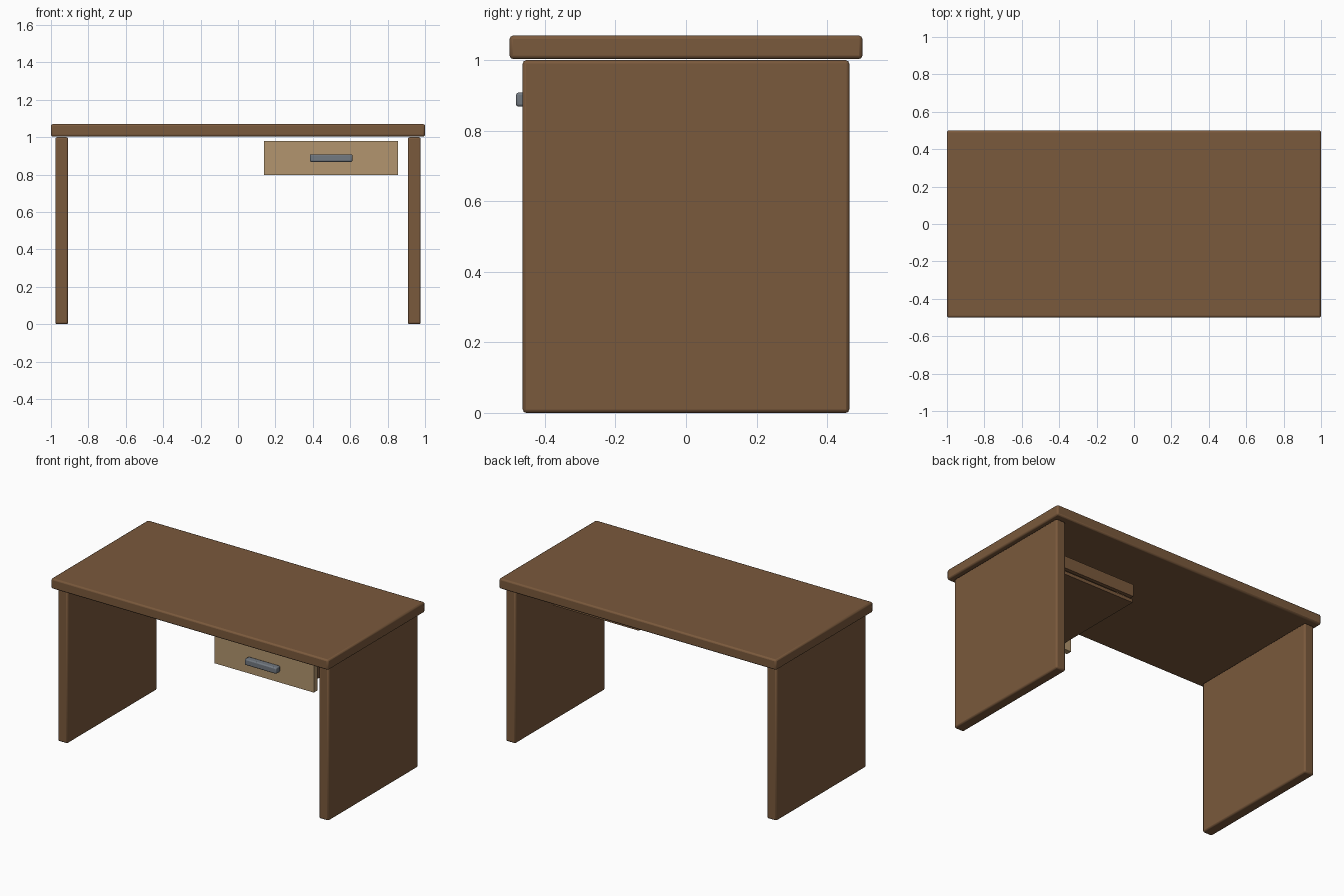
import bpy

if "Cube" in bpy.data.objects:
    bpy.data.objects.remove(bpy.data.objects["Cube"])


def material(name, rgb):
    m = bpy.data.materials.new(name)
    m.diffuse_color = (*rgb, 1.0)
    m.use_nodes = True
    m.node_tree.nodes["Principled BSDF"].inputs["Base Color"].default_value = m.diffuse_color
    return m


wood = material("brown wood", (0.195, 0.100, 0.045))
tan = material("light tan wood", (0.445, 0.300, 0.156))
metal = material("grey metal", (0.170, 0.192, 0.220))


def box(name, x, y, z, mat, bevel=0.0):
    """Box from (min, max) ranges, with optional rounded edges."""
    bpy.ops.mesh.primitive_cube_add(size=1)
    o = bpy.context.object
    o.name = name
    for v in o.data.vertices:
        v.co = [r[0] if c < 0 else r[1] for c, r in zip(v.co, (x, y, z))]
    o.data.materials.append(mat)
    if bevel:
        b = o.modifiers.new("rounded edges", "BEVEL")
        b.width = bevel
        b.segments = 2
        bpy.ops.object.shade_smooth_by_angle()
    return o


# Table top and two slab legs
box("table_top", (-1, 1), (-0.5, 0.5), (1.003, 1.07), wood, 0.01)
for side, x in (("left", (-0.977, -0.908)), ("right", (0.908, 0.977))):
    box(side + "_leg", x, (-0.463, 0.463), (0, 1.0), wood, 0.01)

# Drawer front and handle
box("drawer_front", (0.14, 0.855), (-0.44, -0.403), (0.798, 0.98), tan)
box("drawer_handle", (0.384, 0.612), (-0.482, -0.438), (0.868, 0.908), metal, 0.007)

# Open drawer tray behind the front
for side, x in (("left", (0.19, 0.215)), ("right", (0.785, 0.81))):
    box("drawer_%s_side" % side, x, (-0.405, 0.195), (0.838, 0.955), wood)
box("drawer_back", (0.19, 0.81), (0.195, 0.22), (0.875, 0.955), wood)
box("drawer_bottom", (0.19, 0.81), (-0.405, 0.215), (0.836, 0.858), wood)
